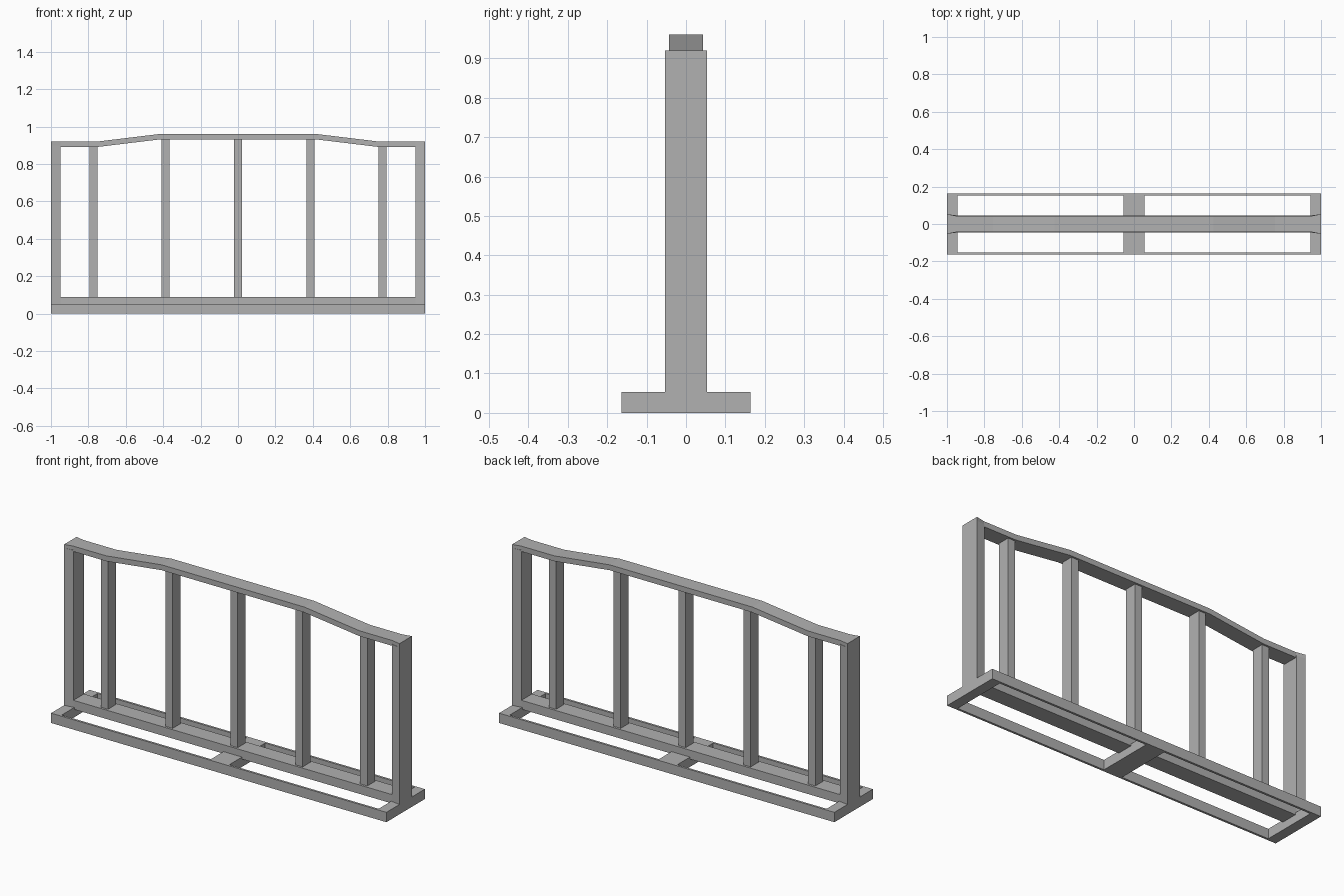
import bpy

if "Cube" in bpy.data.objects:
    bpy.data.objects.remove(bpy.data.objects["Cube"])

grey = bpy.data.materials.new("dark_grey")
grey.diffuse_color = (0.44, 0.44, 0.44, 1)
grey.use_nodes = True
grey.node_tree.nodes["Principled BSDF"].inputs["Base Color"].default_value = grey.diffuse_color


def mesh_object(name, verts, faces):
    me = bpy.data.meshes.new(name)
    me.from_pydata(verts, [], faces)
    me.update()
    me.materials.append(grey)
    ob = bpy.data.objects.new(name, me)
    bpy.context.collection.objects.link(ob)
    return ob


def loft(name, stations):
    """Rectangular sections along x: (x, half_width, z_bottom, z_top)."""
    verts, faces = [], []
    for x, w, lo, hi in stations:
        verts += [(x, -w, lo), (x, w, lo), (x, w, hi), (x, -w, hi)]
    for s in range(len(stations) - 1):
        a = s * 4
        for k in range(4):
            n = (k + 1) % 4
            faces.append((a + k, a + 4 + k, a + 4 + n, a + n))
    e = len(verts) - 4
    faces += [(0, 1, 2, 3), (e + 3, e + 2, e + 1, e)]
    # flip all faces so the normals point outwards
    return mesh_object(name, verts, [f[::-1] for f in faces])


def box(name, x0, x1, y0, y1, z0, z1):
    ob = loft(name, [(x0, (y1 - y0) / 2, z0, z1), (x1, (y1 - y0) / 2, z0, z1)])
    ob.location.y = (y0 + y1) / 2
    return ob


FOOT = 0.053    # height of the base frame
HALF = 0.164    # half depth of the base frame
RAIL = 0.043    # half depth of the top rail
END = 0.053     # half depth of the outer face of the posts
BAR = 0.029     # thickness of the top rail

# Base frame: two thin long rails joined by three cross bars
for side, y0, y1 in (("front", -HALF, -HALF + 0.012), ("back", HALF - 0.012, HALF)):
    box("base_rail_" + side, -1, 1, y0, y1, 0, FOOT)
for name, x0, x1 in (("left", -1, -0.945), ("middle", -0.055, 0.055), ("right", 0.945, 1)):
    box("base_cross_bar_" + name, x0, x1, -HALF + 0.012, HALF - 0.012, 0, FOOT)

# Lower rail between the posts
box("lower_rail", -0.95, 0.95, -0.045, 0.045, 0.042, 0.09)

# End posts, slightly wider on the outside
for name, s in (("left", -1), ("right", 1)):
    ends = sorted([(s * 1.0, END), (s * 0.95, RAIL + 0.003)])
    loft("end_post_" + name, [(x, w, FOOT - 0.003, 0.9) for x, w in ends])

# Top rail with a raised middle, flared at both ends
half = [(1.0, END, 0.92), (0.95, RAIL, 0.92), (0.755, RAIL, 0.92), (0.425, RAIL, 0.96)]
path = [(-x, w, z) for x, w, z in half] + half[::-1]
loft("top_rail", [(x, w, z - BAR, z) for x, w, z in path])

# Balusters reaching into the top rail
for i, (x, top) in enumerate([(-0.773, 0.905), (-0.388, 0.945), (0, 0.945),
                              (0.388, 0.945), (0.773, 0.905)]):
    box(f"baluster_{i + 1}", x - 0.021, x + 0.021, -0.033, 0.033, 0.08, top)
